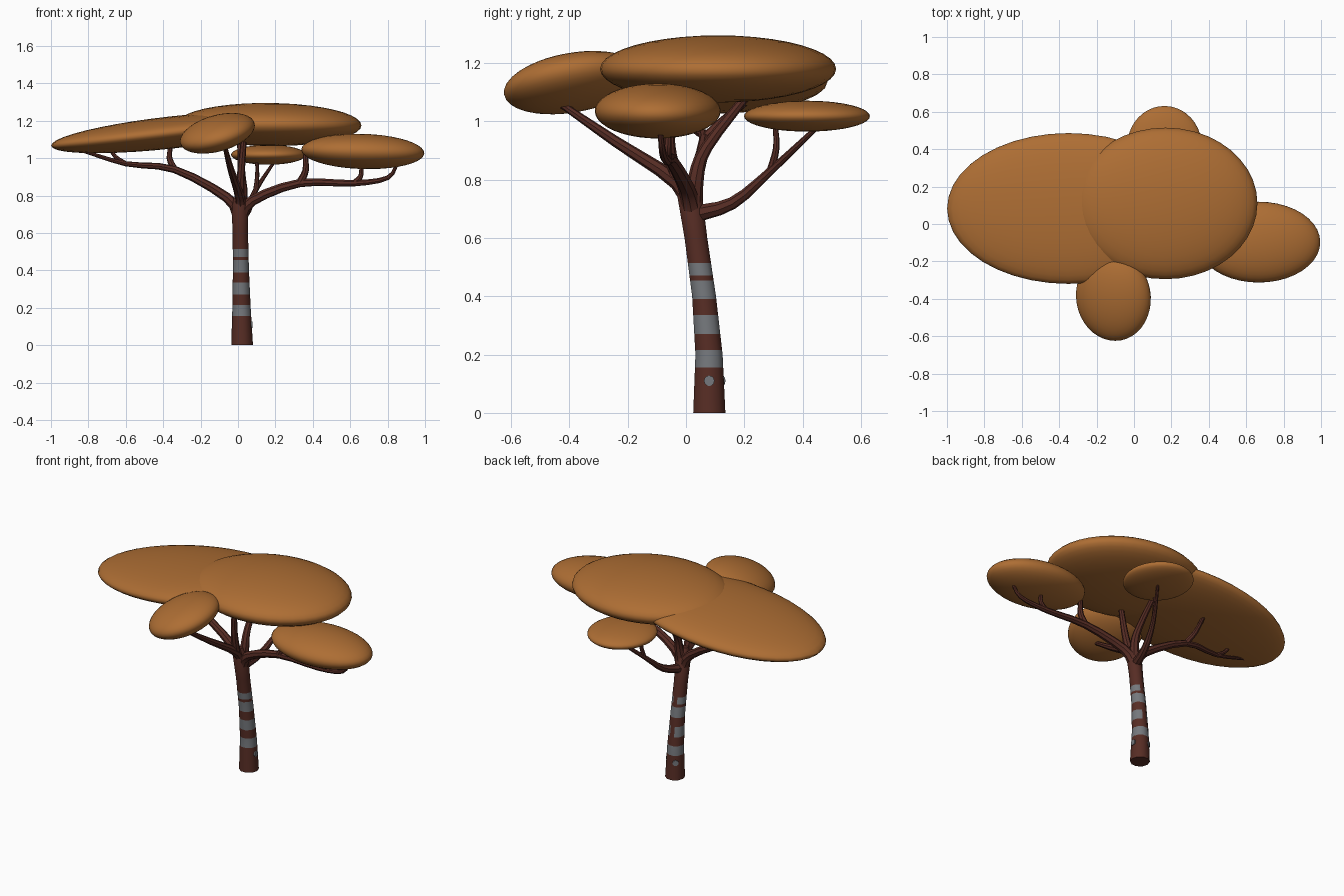
import bpy, bmesh, math
from mathutils import Vector, Matrix, Euler

if "Cube" in bpy.data.objects:
    bpy.data.objects.remove(bpy.data.objects["Cube"])


def material(name, rgb):
    m = bpy.data.materials.new(name)
    m.diffuse_color = (*rgb, 1)
    m.use_nodes = True
    m.node_tree.nodes["Principled BSDF"].inputs["Base Color"].default_value = m.diffuse_color
    return m


BARK = material("dark red bark", (0.095, 0.026, 0.018))
GREY = material("grey bark", (0.18, 0.19, 0.205))
LEAF = material("rust leaves", (0.42, 0.155, 0.034))


def finish(name, bm, mats, angle=40):
    bmesh.ops.recalc_face_normals(bm, faces=bm.faces)
    me = bpy.data.meshes.new(name)
    bm.to_mesh(me)
    bm.free()
    ob = bpy.data.objects.new(name, me)
    bpy.context.collection.objects.link(ob)
    for m in mats:
        me.materials.append(m)
    bpy.ops.object.select_all(action='DESELECT')
    ob.select_set(True)
    bpy.context.view_layer.objects.active = ob
    bpy.ops.object.shade_smooth_by_angle(angle=math.radians(angle))
    return ob


def tube(name, pts, radii, sides=8, mats=(BARK,), level=False, rule=None):
    """Round tube along points; level keeps every ring horizontal."""
    bm = bmesh.new()
    rings, rot, prev = [], Matrix.Identity(3), Vector((0, 0, 1))
    for i, p in enumerate(pts):
        t = (pts[min(i + 1, len(pts) - 1)] - pts[max(i - 1, 0)]).normalized()
        if not level:
            rot = prev.rotation_difference(t).to_matrix() @ rot
            prev = t
        rings.append([bm.verts.new(p + rot @ Vector((math.cos(a), math.sin(a), 0)) * radii[i])
                      for a in (2 * math.pi * k / sides for k in range(sides))])
    for i in range(len(rings) - 1):
        for k in range(sides):
            j = (k + 1) % sides
            f = bm.faces.new((rings[i][k], rings[i][j], rings[i + 1][j], rings[i + 1][k]))
            if rule:
                f.material_index = rule((pts[i].z + pts[i + 1].z) / 2, (k + 0.5) / sides * 360)
    bm.faces.new(rings[0])
    bm.faces.new(rings[-1])
    return finish(name, bm, mats)


def spline(ctrl, steps=3):
    """Smooth path through the control points."""
    c = [Vector(p) for p in ctrl]
    c = [2 * c[0] - c[1]] + c + [2 * c[-1] - c[-2]]
    out = []
    for a, b, d, e in zip(c, c[1:], c[2:], c[3:]):
        for s in range(steps):
            t = s / steps
            out.append(0.5 * (2 * b + (d - a) * t + (2 * a - 5 * b + 4 * d - e) * t * t
                              + (3 * b - a - 3 * d + e) * t ** 3))
    return out + [c[-2]]


# Trunk: height, y and radius keys, with rings added at the band edges
KEYS = [(0, 0.08, 0.058), (0.2, 0.079, 0.049), (0.4, 0.062, 0.043),
        (0.6, 0.034, 0.041), (0.75, 0.012, 0.045), (0.81, 0.0, 0.022)]
BANDS = [(0.155, 0.215), (0.27, 0.335), (0.39, 0.455), (0.472, 0.515)]


def trunk_at(z):
    for (z0, y0, r0), (z1, y1, r1) in zip(KEYS, KEYS[1:]):
        if z0 <= z <= z1:
            t = (z - z0) / (z1 - z0)
            return Vector((0.022 - 0.016 * z, y0 + (y1 - y0) * t, z)), r0 + (r1 - r0) * t


def bark_rule(z, angle):
    for n, (lo, hi) in enumerate(BANDS):
        if lo < z < hi:
            return 0 if n % 2 and 60 < angle < 100 else 1   # bands break at the back
    return 0


heights = sorted({k[0] for k in KEYS} | {z for b in BANDS for z in b})
pts, radii = zip(*[trunk_at(z) for z in heights])
tube("trunk", pts, radii, 10, (BARK, GREY), True, bark_rule)

# Small round grey spots near the base
for n, deg in enumerate((0, 126)):
    p, r = trunk_at(0.11)
    d = Vector((math.cos(math.radians(deg)), math.sin(math.radians(deg)), 0))
    bm = bmesh.new()
    bmesh.ops.create_cone(bm, cap_ends=True, segments=12, radius1=0.018, radius2=0.018, depth=0.008,
                          matrix=Matrix.Translation(p + d * (r - 0.001))
                          @ d.to_track_quat('Z', 'Y').to_matrix().to_4x4())
    finish(f"bark_spot_{n + 1}", bm, (GREY,))


def limb(name, ctrl, twigs=(), r0=0.037, r1=0.008):
    """Tapering limb from the trunk; each twig is (share of the path, tip)."""
    path = spline([trunk_at(0.68)[0]] + [Vector(c) for c in ctrl])
    last = len(path) - 1
    rad = [r0 + (r1 - r0) * (i / last) ** 0.75 for i in range(last + 1)]
    tube(name, path, rad)
    for n, (share, tip) in enumerate(twigs):
        i = round(share * last)
        start, tip = path[i], Vector(tip)
        bend = start.lerp(tip, 0.4) + (path[i] - path[i - 1]).normalized() * 0.02
        twig = spline([start, bend, tip])
        k = len(twig) - 1
        tube(f"{name}_twig_{n + 1}", twig, [rad[i] * (0.95 - 0.35 * j / k) for j in range(k + 1)])


limb("left_limb", [(-0.06, 0.03, 0.79), (-0.34, 0.065, 0.94), (-0.6, 0.035, 0.97), (-0.85, 0.01, 1.045)],
     [(0.5, (-0.36, 0.21, 1.07)), (0.75, (-0.69, 0.06, 1.06))])
limb("right_limb", [(0.08, 0, 0.775), (0.33, -0.05, 0.867), (0.62, -0.065, 0.866),
                    (0.8, -0.08, 0.895), (0.855, -0.09, 0.98)],
     [(0.4, (0.36, -0.055, 1.02)), (0.6, (0.66, -0.06, 0.96))])
limb("front_limb", [(0.01, -0.03, 0.79), (-0.035, -0.24, 0.93), (-0.07, -0.43, 1.06)],
     [(0.33, (0.03, -0.08, 1.09))], 0.038, 0.012)
limb("middle_limb", [(0.025, 0.035, 0.81), (0.02, 0.07, 0.91), (0.01, 0.21, 1.09)], (), 0.036, 0.015)
limb("back_limb", [(0.05, 0.16, 0.72), (0.095, 0.29, 0.83), (0.2, 0.46, 0.99)],
     [(0.66, (0.1, 0.305, 1.0))], 0.032)


def leaf_pad(side, loc, radii, tilt=(0, 0, 0)):
    bm = bmesh.new()
    m = Matrix.LocRotScale(Vector(loc), Euler(tilt), Vector(radii))
    bmesh.ops.create_uvsphere(bm, u_segments=40, v_segments=20, radius=1, matrix=m)
    finish("leaf_pad_" + side, bm, (LEAF,), 60)


# Flattened leaf pads: centre, radii, tilt
leaf_pad("left", (-0.35, 0.083, 1.138), (0.653, 0.403, 0.086), (0, -0.11, 0))
leaf_pad("centre", (0.168, 0.11, 1.18), (0.492, 0.405, 0.115), (0, 0.01, 0))
leaf_pad("right", (0.667, -0.097, 1.036), (0.329, 0.216, 0.094), (0, 0.03, 0))
leaf_pad("front", (-0.11, -0.39, 1.133), (0.206, 0.238, 0.09), (0.17, -0.27, 0))
leaf_pad("back", (0.163, 0.415, 1.018), (0.2, 0.216, 0.053))
